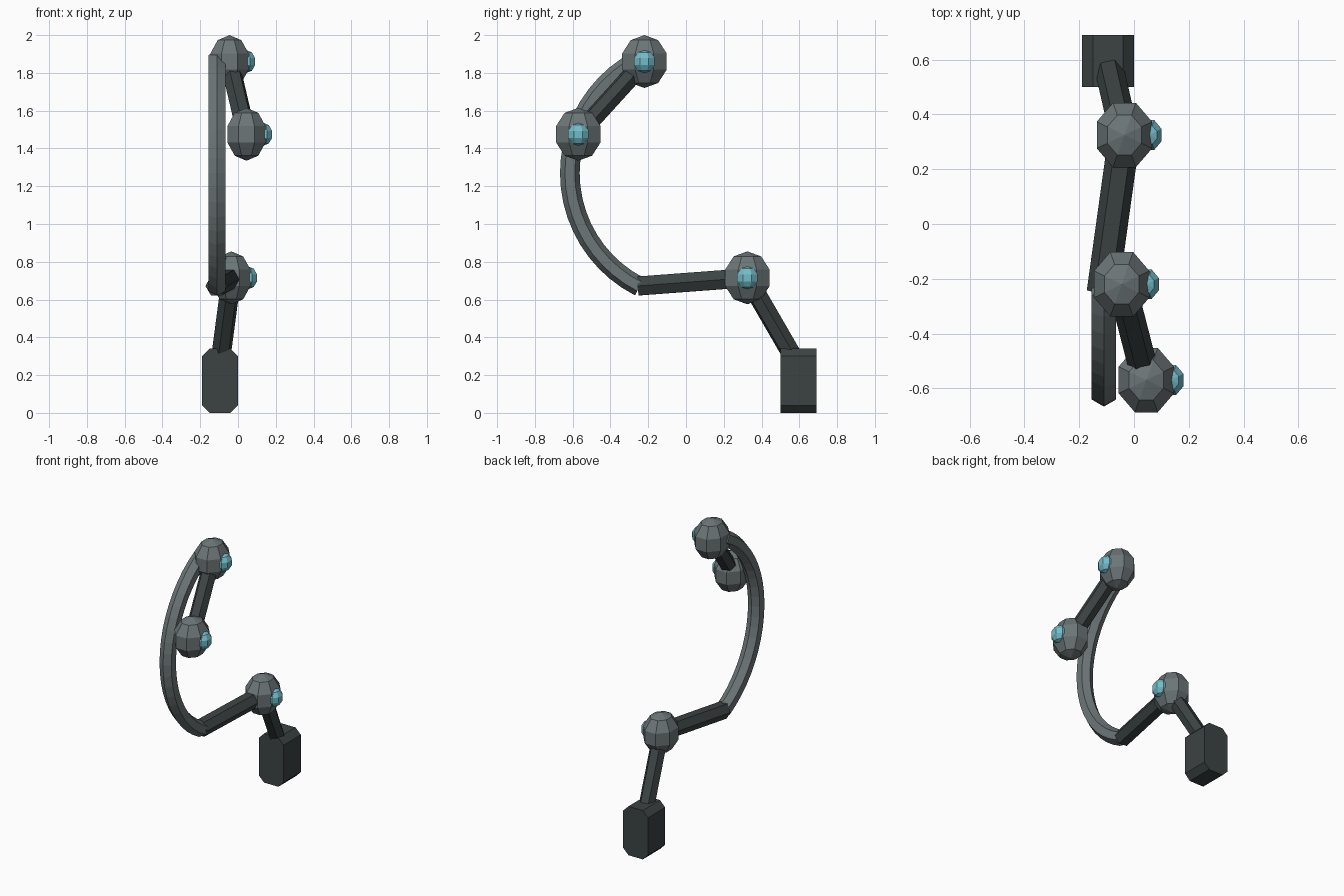
import bpy
import math
from mathutils import Vector, Matrix

cube = bpy.data.objects.get("Cube")
if cube:
    bpy.data.objects.remove(cube, do_unlink=True)


def material(name, r, g, b):
    m = bpy.data.materials.new(name)
    m.use_nodes = True
    m.diffuse_color = (r, g, b, 1)
    m.node_tree.nodes["Principled BSDF"].inputs["Base Color"].default_value = (r, g, b, 1)
    return m


grey = material("steel grey", 0.15, 0.18, 0.185)
dark = material("dark metal", 0.045, 0.057, 0.056)
cyan = material("light cyan", 0.17, 0.50, 0.58)


def finish(name, mat):
    ob = bpy.context.object
    ob.name = name
    ob.data.materials.append(mat)
    return ob


def ball(name, centre, size, rings, mat):
    bpy.ops.mesh.primitive_uv_sphere_add(segments=8, ring_count=rings, radius=1)
    ob = finish(name, mat)
    turn = Matrix.Rotation(math.pi / 8, 4, "Z")
    ob.data.transform(Matrix.Diagonal((*size, 1)) @ turn)
    ob.location = centre


def bar(name, start, end, radius):
    a, b = Vector(start), Vector(end)
    bpy.ops.mesh.primitive_cylinder_add(vertices=6, radius=radius, depth=(b - a).length,
                                        location=(a + b) / 2)
    ob = finish(name, dark)
    ob.rotation_euler = (b - a).to_track_quat("Z", "X").to_euler()


# Ball joints, each with a cap on its left side
joints = {
    "shoulder": (-0.045, -0.22, 1.86),
    "hand": (0.045, -0.57, 1.475),
    "elbow": (-0.035, 0.325, 0.715),
}
for name, c in joints.items():
    ball(name + "_joint", c, (0.115, 0.134, 0.14), 5, grey)
    ball(name + "_cap", (c[0] + 0.09, c[1], c[2]), (0.052, 0.062, 0.06), 5, cyan)

# Straight six-sided bars
bar("upper_bar", joints["shoulder"], joints["hand"], 0.053)
bar("middle_bar", joints["elbow"], (-0.115, -0.25, 0.672), 0.058)
bar("lower_bar", joints["elbow"], (-0.09, 0.565, 0.30), 0.053)

# Curved spine: a hexagon swept along an arc
STEPS, R, HALF = 20, 0.675, math.radians(63)
verts, faces = [], []
for i in range(STEPS + 1):
    a = -HALF + 2 * HALF * i / STEPS
    for k in range(6):
        t = k * math.pi / 3
        r = R + 0.052 * math.cos(t)
        verts.append((-0.11 + 0.052 * math.sin(t), 0.06 - r * math.cos(a), 1.27 + r * math.sin(a)))
for i in range(STEPS):
    for k in range(6):
        n = (k + 1) % 6
        faces.append((i * 6 + k, i * 6 + n, i * 6 + 6 + n, i * 6 + 6 + k))
faces.append(tuple(reversed(range(6))))
faces.append(tuple(range(STEPS * 6, STEPS * 6 + 6)))
mesh = bpy.data.meshes.new("curved_spine")
mesh.from_pydata(verts, [], faces)
mesh.materials.append(grey)
spine = bpy.data.objects.new("curved_spine", mesh)
bpy.context.collection.objects.link(spine)

# Foot block with its lengthwise edges chamfered
bpy.ops.mesh.primitive_cube_add(size=1, location=(-0.095, 0.595, 0.17))
foot = finish("foot_block", dark)
foot.data.transform(Matrix.Diagonal((0.19, 0.19, 0.34, 1)))
weights = foot.data.attributes.new("bevel_weight_edge", "FLOAT", "EDGE")
for e in foot.data.edges:
    p, q = (foot.data.vertices[v].co for v in e.vertices)
    weights.data[e.index].value = 1.0 if abs(p.y - q.y) > 0.1 else 0.0
bevel = foot.modifiers.new("chamfer", "BEVEL")
bevel.limit_method = "WEIGHT"
bevel.width = 0.04
bevel.segments = 1
